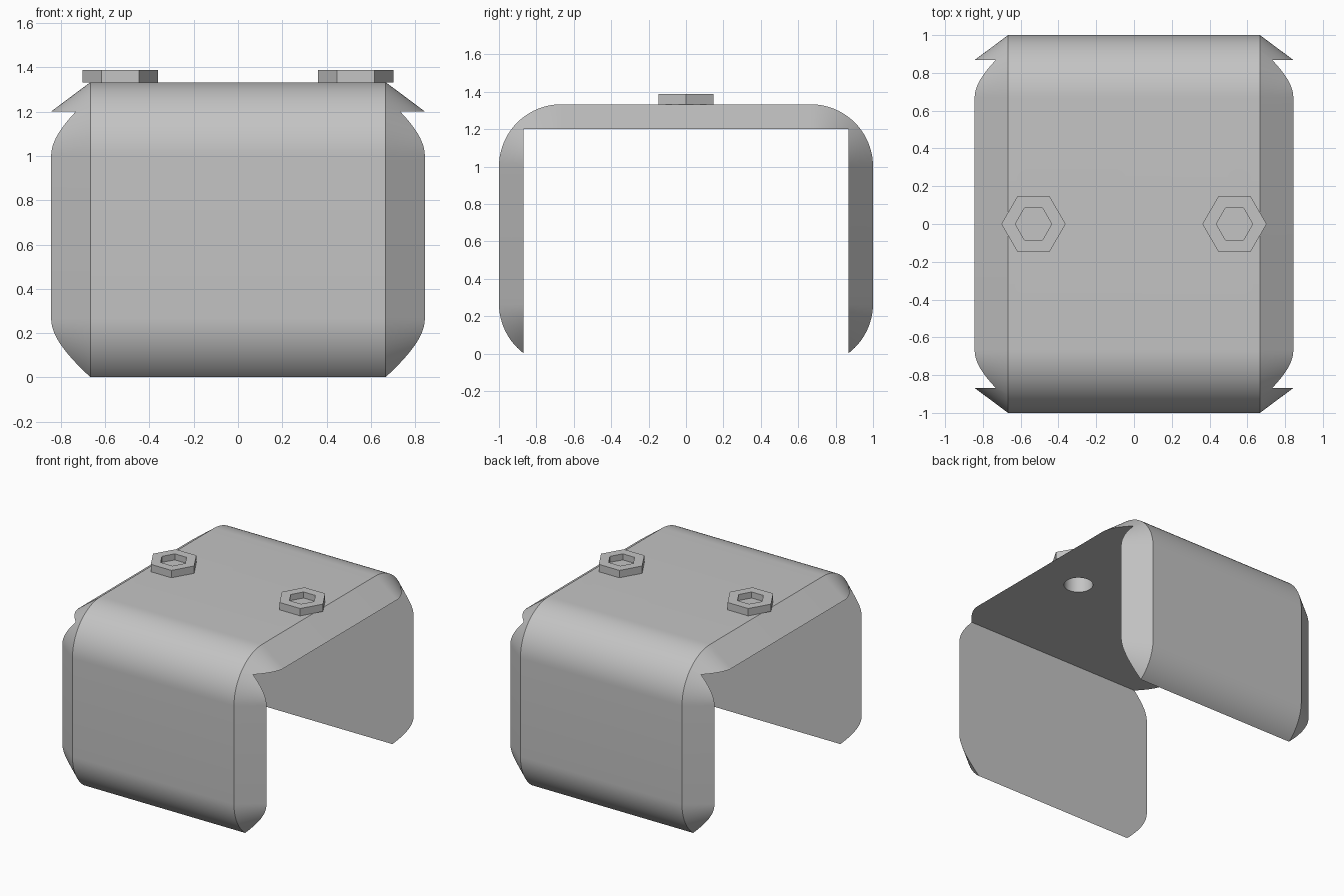
import bpy, bmesh
from math import sin, cos, pi
from mathutils import Matrix, Vector

old = bpy.data.objects.get("Cube")
if old:
    bpy.data.objects.remove(old, do_unlink=True)

grey = bpy.data.materials.new("light grey metal")
grey.use_nodes = True
COLOUR = (0.55, 0.55, 0.55, 1)
grey.diffuse_color = COLOUR
grey.node_tree.nodes["Principled BSDF"].inputs["Base Color"].default_value = COLOUR


def make_object(name, bm):
    bmesh.ops.recalc_face_normals(bm, faces=bm.faces[:])
    mesh = bpy.data.meshes.new(name)
    bm.to_mesh(mesh)
    bm.free()
    mesh.materials.append(grey)
    obj = bpy.data.objects.new(name, mesh)
    bpy.context.collection.objects.link(obj)
    return obj


def rounded_profile(radius, steps=20):
    """Rounded rectangle in y and z; the corner centres stay fixed."""
    corners = ((0.667, 1.0), (-0.667, 1.0), (-0.667, 0.267), (0.667, 0.267))
    points = []
    for i, (y, z) in enumerate(corners):
        for k in range(steps + 1):
            a = (i + k / steps) * pi / 2
            points.append((y + radius * cos(a), z + radius * sin(a)))
    return points


def cut(target, cutter):
    mod = target.modifiers.new("cut", 'BOOLEAN')
    mod.operation = 'DIFFERENCE'
    mod.solver = 'EXACT'
    mod.object = cutter
    bpy.context.view_layer.objects.active = target
    bpy.ops.object.modifier_apply(modifier=mod.name)
    bpy.data.objects.remove(cutter, do_unlink=True)


# Bracket body: rounded block with chamfered ends
bm = bmesh.new()
rings = []
for x, radius in ((-0.845, 0.2), (-0.667, 0.333), (0.667, 0.333), (0.845, 0.2)):
    rings.append([bm.verts.new((x, y, z)) for y, z in rounded_profile(radius)])
for a, b in zip(rings, rings[1:]):
    for i in range(len(a)):
        j = (i + 1) % len(a)
        bm.faces.new((a[i], a[j], b[j], b[i]))
bm.faces.new(rings[0])
bm.faces.new(rings[-1])
bracket = make_object("bracket", bm)

# Hollow the block, leaving the top and two walls
bm = bmesh.new()
bmesh.ops.create_cube(bm, size=1, matrix=Matrix.Translation((0, 0, 0.351))
                      @ Matrix.Diagonal((3, 1.736, 1.7, 1)))
cut(bracket, make_object("hollow_cutter", bm))

# Round bolt holes through the top
for x in (-0.5, 0.5):
    bm = bmesh.new()
    bmesh.ops.create_cone(bm, cap_ends=True, segments=40, radius1=0.1, radius2=0.1,
                          depth=0.4, matrix=Matrix.Translation((x, 0, 1.25)))
    cut(bracket, make_object("hole_cutter", bm))

bpy.ops.object.select_all(action='DESELECT')
bracket.select_set(True)
bpy.context.view_layer.objects.active = bracket
bpy.ops.object.shade_smooth_by_angle(angle=pi / 6)

# Hexagonal bolt heads with sockets
for name, x in (("right_bolt_head", -0.532), ("left_bolt_head", 0.532)):
    bm = bmesh.new()
    bmesh.ops.create_cone(bm, cap_ends=True, segments=6, radius1=0.17, radius2=0.17,
                          depth=0.055, matrix=Matrix.Translation((x, 0, 1.3605))
                          @ Matrix.Rotation(pi / 6, 4, 'Z'))
    top = max(bm.faces, key=lambda f: f.calc_center_median().z)
    bmesh.ops.inset_region(bm, faces=[top], thickness=0.0735)
    floor = bmesh.ops.extrude_discrete_faces(bm, faces=[top])["faces"][0]
    bmesh.ops.translate(bm, verts=floor.verts[:], vec=Vector((0, 0, -0.045)))
    make_object(name, bm)
